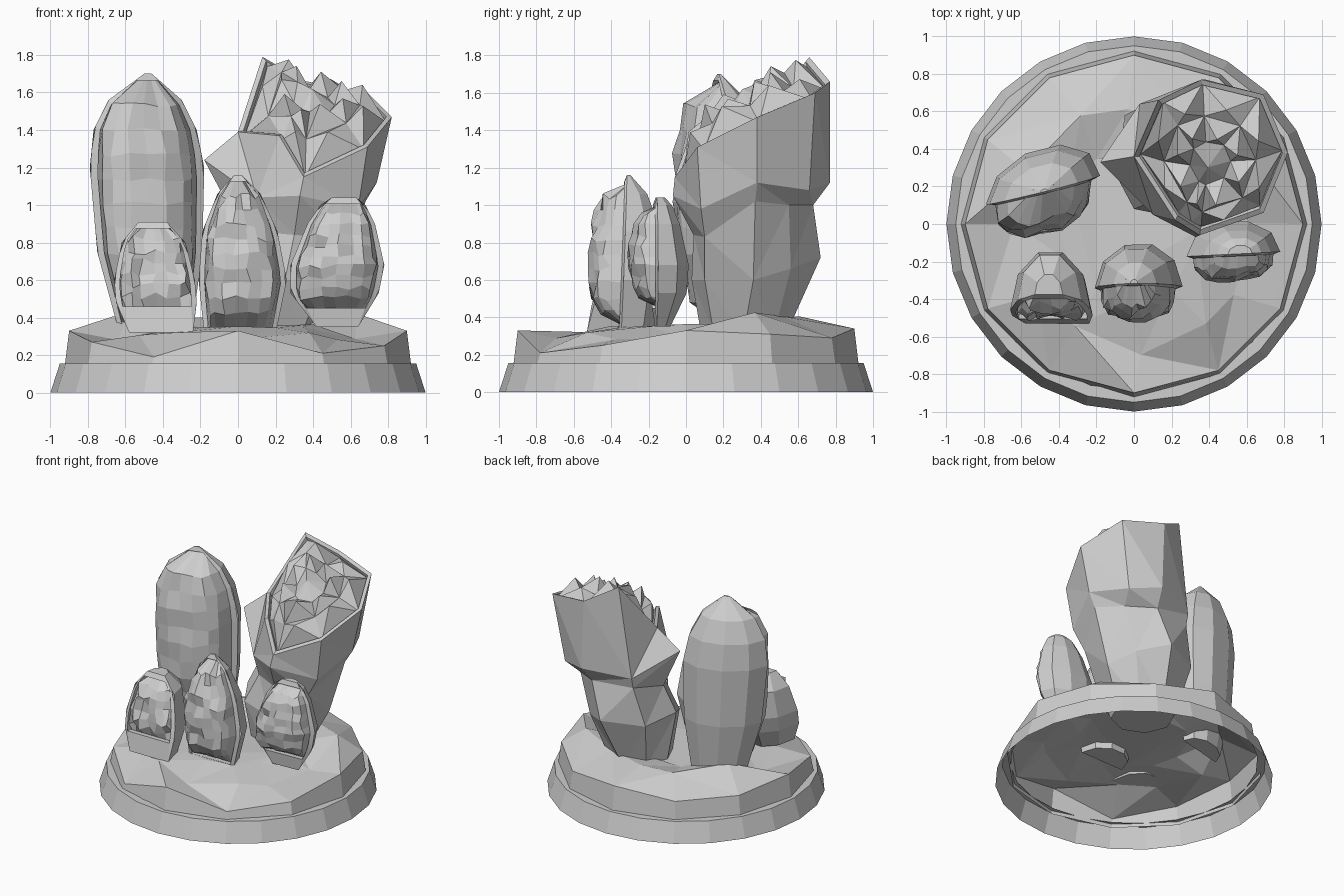
import bpy, bmesh, math, random
from mathutils import Vector

random.seed(4)
cube = bpy.data.objects.get("Cube")
if cube:
    bpy.data.objects.remove(cube)

stone = bpy.data.materials.new("grey_stone")
stone.use_nodes = True
stone.diffuse_color = (0.62, 0.62, 0.62, 1)
stone.node_tree.nodes["Principled BSDF"].inputs["Base Color"].default_value = (0.62, 0.62, 0.62, 1)


def finish(name, bm):
    bmesh.ops.remove_doubles(bm, verts=bm.verts, dist=0.0005)
    bmesh.ops.recalc_face_normals(bm, faces=bm.faces)
    me = bpy.data.meshes.new(name)
    bm.to_mesh(me)
    bm.free()
    me.materials.append(stone)
    ob = bpy.data.objects.new(name, me)
    bpy.context.collection.objects.link(ob)


def loft(bm, rows, closed=False):
    """Skin equal-length rows of points with quads; returns the vertex rows."""
    grid = [[bm.verts.new(p) for p in row] for row in rows]
    for a, b in zip(grid, grid[1:]):
        n = len(a)
        for i in range(n if closed else n - 1):
            j = (i + 1) % n
            bm.faces.new((a[i], a[j], b[j], b[i]))
    return grid


def circle(r, z, n, cx=0, cy=0):
    angles = [math.tau * i / n for i in range(n)]
    return [Vector((cx + r * math.sin(a), cy + r * math.cos(a), z)) for a in angles]


def jitter(a):
    return random.uniform(-a, a)


# Base ring: open underneath, sloped wall with a narrow shelf
bm = bmesh.new()
loft(bm, [circle(1, 0, 24), circle(0.95, 0.155, 24), circle(0.89, 0.155, 24)], True)
finish("base_ring", bm)

# Rocky mound: hollow, with an uneven rim and top, higher at the back
bm = bmesh.new()
rim = circle(0.9, 0, 12)
for p, z in zip(rim, (.34, .29, .31, .33, .25, .21, .33, .19, .27, .33, .3, .29)):
    p.z = z
ledge = circle(0.66, 0.3, 12)
for p in ledge:
    p.x += jitter(0.06)
    p.y += jitter(0.06)
    p.z += jitter(0.03) + (0.11 if p.y > 0.25 else 0)
plateau = circle(0.4, 0.35, 12)
for p in plateau:
    p.z += jitter(0.02)
grid = loft(bm, [circle(0.925, 0.13, 12), rim, ledge, plateau], True)
bm.faces.new(grid[-1])
bmesh.ops.triangulate(bm, faces=[f for f in bm.faces if f.calc_center_median().z > 0.26])
finish("rock_mound", bm)


def geode(name, levels, y0, slope, lean, depth, bulge, rough, window=0.04, cols=8, rows=11):
    """Half-shell with a flat rim and a bulging crystal face.
    levels: (z, left x, right x) from the bottom to the apex."""
    bm = bmesh.new()
    zb, zt = levels[0][0], levels[-1][0]
    xc = sum(l[1] + l[2] for l in levels) / (2 * len(levels))
    widest = max(r - l for _, l, r in levels)

    def plane(x, z):
        return y0 + slope * (x - xc) + lean * (z - zb)

    def span(z):
        for a, b in zip(levels, levels[1:]):
            if z <= b[0] + 1e-6:
                t = (z - a[0]) / (b[0] - a[0])
                return a[1] + t * (b[1] - a[1]), a[2] + t * (b[2] - a[2])
        return levels[-1][1:]

    # faceted back shell, capped at both ends
    shell = []
    for z, l, r in levels:
        row = []
        for i in range(6):
            a = math.pi * i / 5
            x = (l + r) / 2 - (r - l) / 2 * math.cos(a)
            row.append((x, plane(x, z) + depth * (r - l) / widest * math.sin(a), z))
        shell.append(row)
    grid = loft(bm, shell)
    bm.faces.new(grid[0])
    bm.faces.new(grid[-1])

    # flat rim, recessed edge and crystal face
    outer_l, outer_r, inner_l, inner_r, face = [], [], [], [], []
    low, high = zb + window, zt - 0.035
    for k in range(rows):
        s = k / (rows - 1)
        z = zb + (zt - zb) * s
        zi = low + (high - low) * s
        l, r = span(z)
        il, ir = span(zi)
        mid, half = (il + ir) / 2, (ir - il) / 2 * 0.87
        outer_l.append((l, plane(l, z), z))
        outer_r.append((r, plane(r, z), z))
        inner_l.append((mid - half, plane(mid - half, zi) - 0.012, zi))
        inner_r.append((mid + half, plane(mid + half, zi) - 0.012, zi))
        row = []
        for c in range(cols + 1):
            t = c / cols
            edge = c in (0, cols) or k in (0, rows - 1)
            x = mid - half * math.cos(math.pi * t)
            swell = math.sin(math.pi * t) ** 0.5 * max(0, 4 * s * (1 - s)) ** 0.35
            y = plane(x, zi) + 0.025 - (bulge + 0.025) * swell
            if not edge:
                x, y = x + jitter(rough * 0.5), y + jitter(rough)
            row.append((x, y, zi + (0 if edge else jitter(rough * 0.7))))
        face.append(row)
    for outer, inner, e in ((outer_l, inner_l, 0), (outer_r, inner_r, -1)):
        loft(bm, [outer, inner, [row[e] for row in face]])
    for e in (0, -1):
        loft(bm, [[outer_l[e], outer_r[e]], [inner_l[e], inner_r[e]], [face[e][0], face[e][-1]]])
    loft(bm, face)
    finish(name, bm)


geode("tall_geode", [(0.31, -0.63, -0.25), (0.75, -0.75, -0.19), (1.2, -0.79, -0.18),
                     (1.4, -0.77, -0.22), (1.56, -0.69, -0.3), (1.7, -0.5, -0.46)],
      y0=0.2, slope=0.25, lean=-0.02, depth=0.23, bulge=0.24, rough=0.018)
geode("middle_geode", [(0.31, -0.18, 0.2), (0.6, -0.21, 0.26), (0.86, -0.19, 0.21),
                       (1.06, -0.11, 0.12), (1.16, -0.02, 0.02)],
      y0=-0.35, slope=0.02, lean=0.04, depth=0.24, bulge=0.18, rough=0.022, cols=9)
geode("right_geode", [(0.35, 0.42, 0.64), (0.53, 0.28, 0.75), (0.68, 0.28, 0.78),
                      (0.9, 0.37, 0.73), (1.0, 0.44, 0.68), (1.04, 0.5, 0.63)],
      y0=-0.16, slope=0.05, lean=0.0, depth=0.18, bulge=0.14, rough=0.02, window=0.1)
geode("small_geode", [(0.32, -0.58, -0.24), (0.48, -0.65, -0.22), (0.6, -0.66, -0.23),
                      (0.8, -0.62, -0.28), (0.91, -0.53, -0.38)],
      y0=-0.53, slope=0, lean=0.26, depth=0.32, bulge=0.04, rough=0.03, window=0.14, rows=8)

# Large leaning geode: pinched neck below a shell that opens to a tilted bowl
bm = bmesh.new()
lip = [(.13, .66, 1.79), (.36, .77, 1.66), (.69, .69, 1.6), (.82, .38, 1.47),
       (.69, .06, 1.31), (.35, -.06, 1.15), (.22, .02, 1.37), (0, .36, 1.39)]
waist = [(.03, .64, 1.08), (.38, .77, 1.12), (.6, .66, 1.08), (.74, .38, 1.12),
         (.64, .08, .98), (.33, -.07, 1.05), (.1, .05, 1.04), (-.18, .33, 1.24)]
neck = [(.03, .62, 1), (.35, .68, 1), (.55, .55, 1), (.68, .37, 1.02),
        (.55, .1, .83), (.3, .04, .84), (.1, .12, .86), (0, .28, .9)]
belly = [(-.05, .58, .7), (.25, .72, .72), (.45, .56, .66), (.55, .36, .6),
         (.45, .1, .6), (.25, .03, .6), (0, .08, .64), (-.09, .25, .7)]
foot = circle(0.23, 0.32, 8, 0.18, 0.31)
foot.insert(0, foot.pop())
lip = [Vector(p) for p in lip]
grid = loft(bm, [foot, belly, neck, waist, lip], True)
bm.faces.new(grid[0])
bmesh.ops.triangulate(bm, faces=bm.faces[:])

# crystal bowl: a rim, then a dome of cells each raised into a pyramid
centre = sum(lip, Vector()) / 8
normal = Vector((-0.1, -0.42, 0.9)).normalized()


def dome_ring(scale, lift, wobble):
    return [centre + (p - centre) * (scale + jitter(wobble)) + normal * (lift + jitter(wobble)) for p in lip]


loft(bm, [lip, dome_ring(0.93, 0, 0), dome_ring(0.92, -0.03, 0)], True)
shell_faces = set(bm.faces)
grid = loft(bm, [dome_ring(0.92, -0.03, 0), dome_ring(0.6, 0.06, 0.03), dome_ring(0.27, 0.09, 0.03)], True)
bm.faces.new(grid[-1])
cells = [f for f in bm.faces if f not in shell_faces]
for v in bmesh.ops.poke(bm, faces=cells)["verts"]:
    v.co += normal * (0.1 + jitter(0.03))
finish("large_geode", bm)
